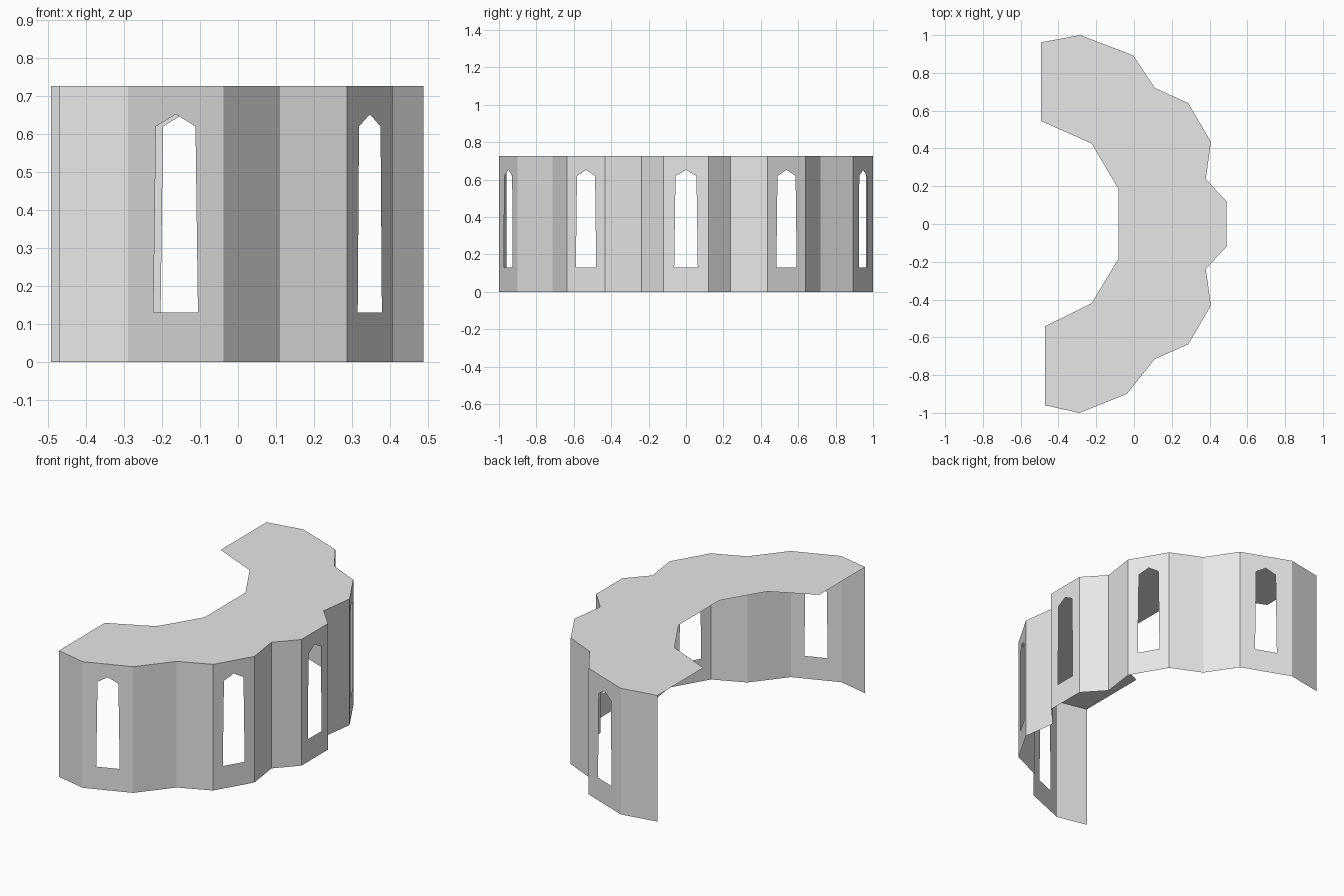
import bpy
import bmesh
from mathutils import Vector

cube = bpy.data.objects.get("Cube")
if cube:
    bpy.data.objects.remove(cube)

HEIGHT = 0.727
SILL, SPRING, APEX = 0.13, 0.62, 0.652
HALF_SILL, HALF_SPRING = 0.063, 0.056

# Plan outlines, running from the front end round to the back end
OUTER = [(-.47, -.96), (-.29, -1), (-.038, -.9), (.11, -.715), (.287, -.637),
         (.407, -.432), (.38, -.238), (.489, -.12), (.489, .12), (.38, .238),
         (.407, .435), (.287, .64), (.11, .72), (-.005, .893), (-.285, 1), (-.492, .962)]
INNER = [(-.492, .545), (-.225, .427), (-.083, .187),
         (-.083, -.185), (-.225, -.42), (-.47, -.541)]

stone = bpy.data.materials.new("light_grey_stone")
stone.use_nodes = True
grey = (0.8, 0.8, 0.8, 1)
stone.diffuse_color = grey
stone.node_tree.nodes["Principled BSDF"].inputs["Base Color"].default_value = grey


def make_object(name, polygons):
    bm = bmesh.new()
    for polygon in polygons:
        bm.faces.new([bm.verts.new(p) for p in polygon])
    bmesh.ops.remove_doubles(bm, verts=bm.verts, dist=0.0001)
    mesh = bpy.data.meshes.new(name)
    bm.to_mesh(mesh)
    bm.free()
    mesh.materials.append(stone)
    obj = bpy.data.objects.new(name, mesh)
    bpy.context.collection.objects.link(obj)


def wall_panel(a, b, has_window):
    """Polygons for one flat wall panel, optionally around a pointed window."""
    a, b = Vector((*a, 0)), Vector((*b, 0))
    along = (b - a).normalized()
    half = (b - a).length / 2
    middle = (a + b) / 2

    def at(u, z):
        return middle + along * u + Vector((0, 0, z))

    if not has_window:
        return [[at(-half, 0), at(half, 0), at(half, HEIGHT), at(-half, HEIGHT)]]
    outline = [(half, 0), (half, HEIGHT), (0, HEIGHT), (0, APEX),
               (HALF_SPRING, SPRING), (HALF_SILL, SILL), (0, SILL), (0, 0)]
    right = [at(u, z) for u, z in outline]
    left = [at(-u, z) for u, z in reversed(outline)]
    return [left, right]


# Folded outer wall, with a window in every third panel
panels = []
for i, (a, b) in enumerate(zip(OUTER, OUTER[1:])):
    panels += wall_panel(a, b, i % 3 == 1)
make_object("outer_wall", panels)

# Flat crescent roof, open underneath
make_object("roof", [[(x, y, HEIGHT) for x, y in OUTER + INNER]])
